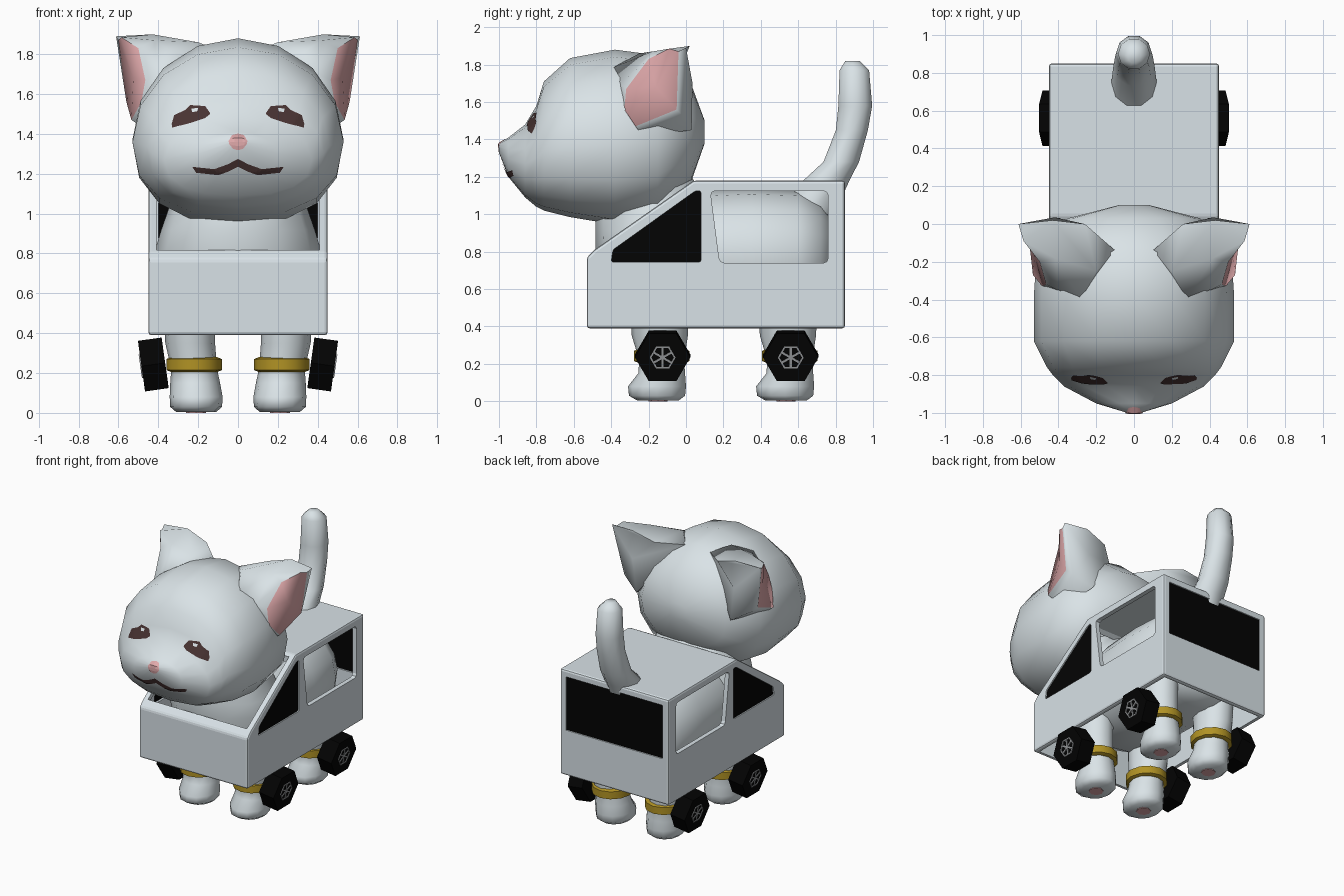
import bpy, bmesh
from math import sin, cos, pi, radians
from mathutils import Vector, Matrix
from mathutils.bvhtree import BVHTree

if "Cube" in bpy.data.objects:
    bpy.data.objects.remove(bpy.data.objects["Cube"])


def material(name, r, g, b):
    m = bpy.data.materials.new(name)
    m.use_nodes = True
    m.diffuse_color = (r, g, b, 1)
    node = next(n for n in m.node_tree.nodes if n.type == "BSDF_PRINCIPLED")
    node.inputs["Base Color"].default_value = (r, g, b, 1)
    node.inputs["Roughness"].default_value = 0.8
    return m


FUR = material("white fur", 0.72, 0.79, 0.82)
PAINT = material("pale car paint", 0.69, 0.76, 0.8)
BLACK = material("black", 0.001, 0.001, 0.001)
PINK = material("pink", 0.75, 0.4, 0.41)
GOLD = material("gold", 0.44, 0.29, 0.018)
BROWN = material("dark brown", 0.065, 0.033, 0.032)
GREY = material("hub grey", 0.3, 0.31, 0.32)


def finish(name, bm, mats, angle=50, fix=True):
    """Turn a bmesh into an object, smooth up to the given angle."""
    if fix:
        bmesh.ops.recalc_face_normals(bm, faces=bm.faces[:])
    mesh = bpy.data.meshes.new(name)
    bm.to_mesh(mesh)
    bm.free()
    for m in mats:
        mesh.materials.append(m)
    ob = bpy.data.objects.new(name, mesh)
    bpy.context.collection.objects.link(ob)
    activate(ob)
    if angle:
        bpy.ops.object.shade_smooth_by_angle(angle=radians(angle))
    return ob


def activate(ob):
    bpy.ops.object.select_all(action="DESELECT")
    ob.select_set(True)
    bpy.context.view_layer.objects.active = ob


def bridge(bm, a, b):
    for i in range(len(a)):
        j = (i + 1) % len(a)
        bm.faces.new((a[i], a[j], b[j], b[i]))


def loft(name, rings, mat, angle=50):
    """Skin a list of point rings and close both ends."""
    bm = bmesh.new()
    loops = [[bm.verts.new(p) for p in ring] for ring in rings]
    for a, b in zip(loops, loops[1:]):
        bridge(bm, a, b)
    bm.faces.new(loops[0])
    bm.faces.new(loops[-1])
    return finish(name, bm, [mat], angle)


def flat_rings(rows, n=12):
    """Horizontal ellipses from rows of z, x, y, x radius, y radius."""
    turn = [2 * pi * i / n for i in range(n)]
    return [[(x + rx * cos(a), y + ry * sin(a), z) for a in turn] for z, x, y, rx, ry in rows]


def section(y, w, low, mid, top, n=16):
    """Upright ring: round above its widest level, fuller below."""
    ring = []
    for i in range(n):
        c, s = cos(2 * pi * i / n), sin(2 * pi * i / n)
        if s < 0:
            c, s = (abs(c) ** 0.84) * (1 if c > 0 else -1), -abs(s) ** 0.84
        ring.append((w * c, y, mid + s * (top - mid if s > 0 else mid - low)))
    return ring


def prism(name, profile, x0, x1, mat, rounding=0.0):
    """Extrude a (y, z) profile along x, with optional rounded corners."""
    bm = bmesh.new()
    a, b = [[bm.verts.new((x, y, z)) for y, z in profile] for x in (x0, x1)]
    bridge(bm, a, b)
    bm.faces.new(a)
    bm.faces.new(b)
    if rounding:
        along = [e for e in bm.edges if abs(e.verts[0].co.x - e.verts[1].co.x) > 1e-4]
        bmesh.ops.bevel(bm, geom=along, offset=rounding, segments=2, profile=0.5, affect="EDGES")
    return finish(name, bm, [mat], 0)


# Car shell: hollow, open below, with open windscreen and rear side windows
side_glass = [(-0.4, 0.745), (-0.39, 0.81), (0.05, 1.125), (0.08, 1.125), (0.08, 0.745)]
side_gap = [(0.13, 1.125), (0.76, 1.125), (0.76, 0.74), (0.18, 0.74)]
back_glass = [(0.72, 0.73), (0.95, 0.73), (0.95, 1.13), (0.72, 1.13)]
outer = [(-0.53, 0.39), (-0.53, 0.77), (-0.49, 0.81), (0.04, 1.18), (0.85, 1.18), (0.85, 0.39)]
cavity = [(-0.5, 0.3), (-0.5, 0.765), (0.05, 1.14), (0.82, 1.14), (0.82, 0.3)]
windscreen = [(-0.46, 0.74), (-0.475, 0.81), (-0.58, 0.92), (-0.05, 1.32), (0.02, 1.16), (0.02, 1.0)]

shell = prism("car_shell", outer, -0.45, 0.45, PAINT)
bev = shell.modifiers.new("soft edges", "BEVEL")
bev.width, bev.segments = 0.015, 2
cutters = [prism("cutter", cavity, -0.417, 0.417, PAINT),
           prism("cutter", windscreen, -0.41, 0.41, PAINT),
           prism("cutter", side_glass, -1, 1, PAINT, 0.01),
           prism("cutter", side_gap, -1, 1, PAINT, 0.025),
           prism("cutter", back_glass, -0.4, 0.4, PAINT)]
for c in cutters:
    c.hide_render = True
    cut = shell.modifiers.new("cut", "BOOLEAN")
    cut.operation, cut.solver, cut.object = "DIFFERENCE", "EXACT", c
activate(shell)
for m in [m.name for m in shell.modifiers]:
    bpy.ops.object.modifier_apply(modifier=m)
for c in cutters:
    bpy.data.objects.remove(c)

# Dark glass
for s, side in ((1, "left"), (-1, "right")):
    prism(side + "_front_window", side_glass, s * 0.432, s * 0.441, BLACK, 0.01)
prism("back_window", [(0.832, 0.73), (0.841, 0.73), (0.841, 1.13), (0.832, 1.13)], -0.4, 0.4, BLACK)

# Body, neck and tail
loft("body", [section(*r) for r in (
    (-0.36, 0.2, 0.52, 0.7, 0.82), (-0.2, 0.34, 0.44, 0.76, 1.02), (0.05, 0.39, 0.42, 0.78, 1.12),
    (0.35, 0.4, 0.42, 0.78, 1.135), (0.6, 0.39, 0.42, 0.78, 1.125), (0.72, 0.32, 0.45, 0.78, 1.06),
    (0.79, 0.16, 0.58, 0.78, 0.96))], FUR, 70)
loft("neck", flat_rings([(0.6, 0, -0.12, 0.38, 0.31), (0.82, 0, -0.14, 0.415, 0.345),
                         (0.92, 0, -0.155, 0.385, 0.33), (1.02, 0, -0.17, 0.35, 0.315),
                         (1.2, 0, -0.19, 0.32, 0.22)]), FUR, 60)
loft("tail", flat_rings([(1.0, 0, 0.64, 0.12, 0.16), (1.18, 0, 0.75, 0.12, 0.13),
                         (1.28, 0, 0.83, 0.11, 0.1), (1.45, 0, 0.887, 0.1, 0.09),
                         (1.58, 0, 0.905, 0.095, 0.095), (1.77, 0, 0.9, 0.085, 0.083),
                         (1.82, 0, 0.89, 0.035, 0.04)], 10), FUR, 60)

# Head: upright sections from nose to nape
head = loft("head", [section(*r) for r in (
    (-1.0, 0.035, 1.33, 1.355, 1.38), (-0.95, 0.2, 1.2, 1.3, 1.41),
    (-0.86, 0.37, 1.09, 1.27, 1.48), (-0.8, 0.43, 1.04, 1.3, 1.58),
    (-0.76, 0.46, 1.02, 1.34, 1.71), (-0.62, 0.53, 0.985, 1.36, 1.835),
    (-0.38, 0.53, 0.945, 1.37, 1.88), (-0.15, 0.515, 0.98, 1.39, 1.85),
    (0.03, 0.35, 1.18, 1.42, 1.69), (0.1, 0.08, 1.38, 1.44, 1.5))], FUR, 70)
surface = BVHTree.FromPolygons([v.co for v in head.data.vertices],
                               [p.vertices for p in head.data.polygons])


def decal(name, top, bottom, mat, lift=0.005, flip=1):
    """Thin painted patch laid on the face between two (x, z) lines."""
    def refine(line):
        pts = [Vector(p) for p in line]
        return [a.lerp(b, k / 4) for a, b in zip(pts, pts[1:]) for k in range(4)] + [pts[-1]]
    bm = bmesh.new()
    grid = []
    for t, b in zip(refine(top), refine(bottom)):
        column = []
        for k in range(5):
            x, z = t.lerp(b, k / 4)
            hit = surface.ray_cast(Vector((x * flip, -2, z)), Vector((0, 1, 0)))[0]
            column.append(bm.verts.new((x * flip, (hit.y if hit else -0.8) - lift, z)))
        grid.append(column)
    for a, b in zip(grid, grid[1:]):
        for k in range(4):
            quad = (a[k], a[k + 1], b[k + 1], b[k])
            bm.faces.new(quad if flip > 0 else quad[::-1])
    return finish(name, bm, [mat], 0, fix=False)


def both(half):
    return [(-x, z) for x, z in half[:0:-1]] + half


# Painted face
decal("nose", both([(0, 1.402), (0.03, 1.395), (0.047, 1.365)]),
      both([(0, 1.318), (0.025, 1.325), (0.045, 1.35)]), PINK)
decal("mouth", both([(0, 1.275), (0.05, 1.248), (0.12, 1.223), (0.23, 1.235)]),
      both([(0, 1.235), (0.05, 1.21), (0.1, 1.193), (0.21, 1.205)]), BROWN)
for s, side in ((1, "left"), (-1, "right")):
    decal(side + "_eye", [(0.14, 1.505), (0.165, 1.54), (0.24, 1.545), (0.265, 1.52), (0.32, 1.495),
                          (0.333, 1.45)],
          [(0.14, 1.5), (0.165, 1.48), (0.24, 1.455), (0.27, 1.447), (0.3, 1.44), (0.33, 1.432)],
          BROWN, flip=s)
    decal(side + "_eye_glint", [(0.2, 1.53), (0.235, 1.528)], [(0.205, 1.513), (0.23, 1.51)],
          FUR, 0.009, s)

# Ears: pink hollow, white rim and a broad back running into the head
rim = [(0.465, -0.32, 1.67), (0.485, -0.33, 1.56), (0.535, -0.27, 1.47), (0.56, -0.05, 1.56),
       (0.6, -0.04, 1.87), (0.585, -0.09, 1.885), (0.5, -0.2, 1.83)]
back = [(0.4, -0.35, 1.7), (0.44, -0.35, 1.54), (0.49, -0.25, 1.44), (0.525, -0.02, 1.53),
        (0.612, 0.0, 1.89), (0.43, 0.02, 1.9), (0.42, -0.18, 1.87)]
base = [(0.28, -0.4, 1.78), (0.36, -0.33, 1.55), (0.42, -0.2, 1.42), (0.39, 0.03, 1.45),
        (0.42, 0.035, 1.7), (0.26, 0.0, 1.85), (0.2, -0.25, 1.86)]
for s, side in ((1, "left"), (-1, "right")):
    bm = bmesh.new()
    front, rear, foot = [[bm.verts.new((x * s, y, z)) for x, y, z in r] for r in (rim, back, base)]
    hollow = bm.verts.new((0.525 * s, -0.16, 1.68))
    root = bm.verts.new((0.1 * s, -0.14, 1.82))
    bridge(bm, front, rear)
    bridge(bm, rear, foot)
    for i in range(len(rim)):
        j = (i + 1) % len(rim)
        bm.faces.new((front[i], front[j], hollow)).material_index = 1
        bm.faces.new((foot[i], foot[j], root))
    finish(side + "_ear", bm, [FUR, PINK], 65)

# Legs, paw pads, anklets and tilted wheels
for end, dy in (("front", 0), ("rear", 0.685)):
    for s, side in ((1, "left"), (-1, "right")):
        tag = end + "_" + side
        rows = [(0.004, 0.21, -0.15, 0.1, 0.11), (0.03, 0.21, -0.155, 0.13, 0.15),
                (0.08, 0.21, -0.155, 0.133, 0.155), (0.15, 0.215, -0.13, 0.125, 0.125),
                (0.22, 0.22, -0.13, 0.115, 0.12), (0.35, 0.24, -0.14, 0.125, 0.15),
                (0.55, 0.245, -0.14, 0.13, 0.16)]
        loft(tag + "_leg", flat_rings([(z, s * x, y + dy, a, b) for z, x, y, a, b in rows]), FUR, 60)
        loft(tag + "_paw_pad", flat_rings([(z, s * 0.21, dy - 0.15, 0.05, 0.05)
                                           for z in (0, 0.006)], 8), PINK, 0)
        loft(tag + "_anklet", flat_rings([(z, s * 0.22, dy - 0.13, r, r + 0.008) for z, r in (
            (0.205, 0.115), (0.215, 0.14), (0.27, 0.14), (0.28, 0.115))]), GOLD, 40)

        place = Matrix.Translation((s * 0.425, dy - 0.125, 0.243)) @ Matrix.Rotation(s * 0.14, 4, "Y")
        hexagon = [(0.148 * cos(pi * i / 3), 0.148 * sin(pi * i / 3)) for i in range(6)]
        wheel = prism(tag + "_wheel", hexagon, -0.06, 0.06, BLACK)
        wheel.matrix_world = place

        # Hub: three crossing spokes inside a six-sided ring
        bm = bmesh.new()
        for i in range(6):
            spin = Matrix.Rotation(pi * i / 3, 4, "X")
            ring_bar = Matrix.Translation((s * 0.062, 0, 0.056)) @ Matrix.Diagonal((0.008, 0.07, 0.008, 1))
            spoke = Matrix.Translation((s * 0.062, 0, 0.028)) @ Matrix.Diagonal((0.007, 0.011, 0.056, 1))
            for bar in (ring_bar, spoke):
                bmesh.ops.create_cube(bm, size=1, matrix=spin @ bar)
        hub = finish(tag + "_hub", bm, [GREY], 0)
        hub.matrix_world = place
